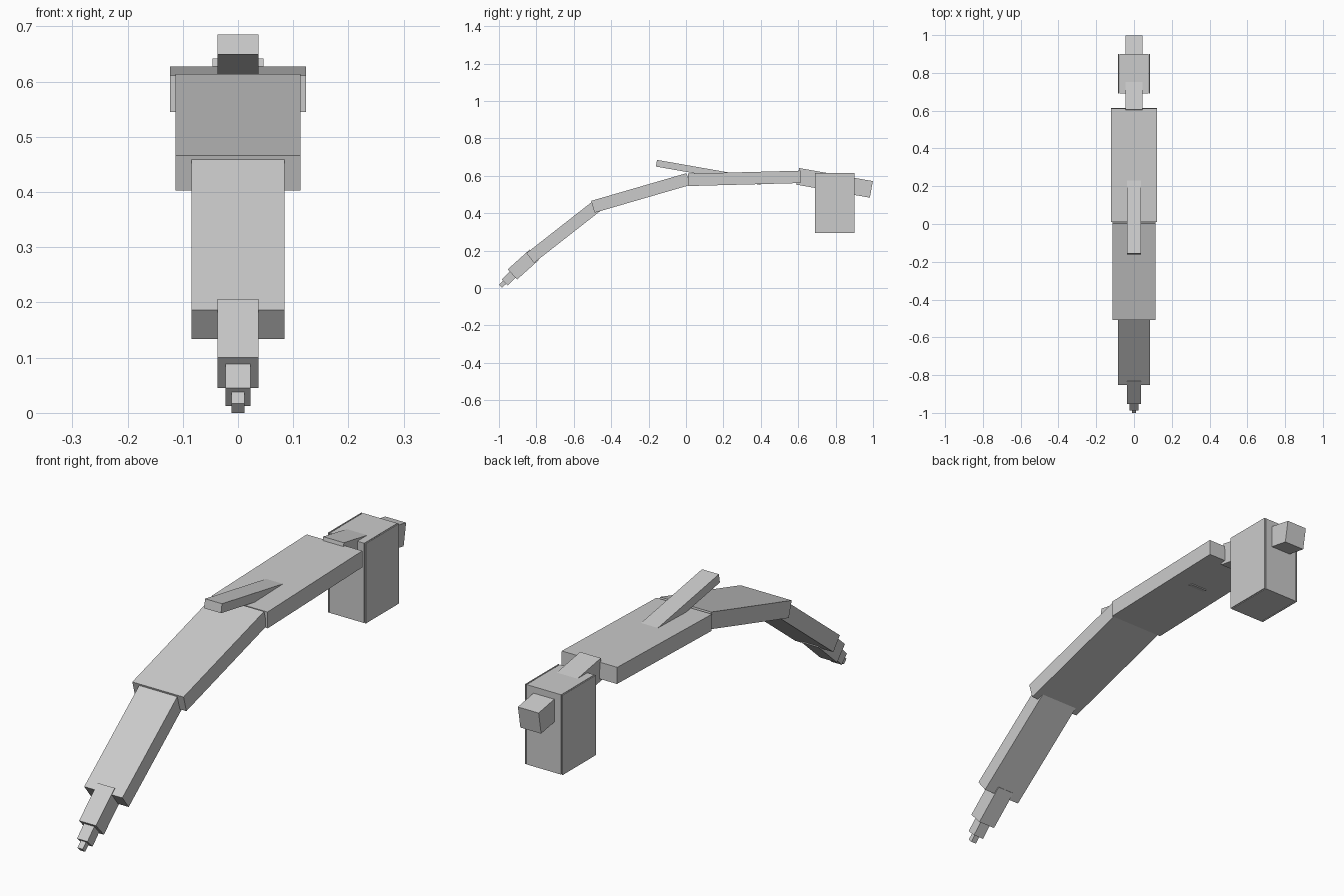
import bpy, math
from mathutils import Vector

if "Cube" in bpy.data.objects:
    bpy.data.objects.remove(bpy.data.objects["Cube"])

grey = bpy.data.materials.new("light_grey")
grey.diffuse_color = (0.6, 0.6, 0.6, 1)
grey.use_nodes = True
grey.node_tree.nodes["Principled BSDF"].inputs["Base Color"].default_value = grey.diffuse_color


def box(name, center, size, tilt=0.0):
    """Cuboid tilted about the x axis."""
    bpy.ops.mesh.primitive_cube_add(size=1, location=center)
    ob = bpy.context.object
    ob.name = name
    ob.scale = size
    ob.rotation_euler.x = tilt
    bpy.ops.object.transform_apply(location=False, rotation=True, scale=True)
    ob.data.materials.append(grey)
    return ob


def beam(name, start, end, width, thick):
    """Bar between two (y, z) points on the centre line."""
    a, b = Vector(start), Vector(end)
    d, m = b - a, (a + b) / 2
    box(name, (0, m.x, m.y), (width, d.length, thick), math.atan2(d.y, d.x))


# Curved chain of segments, wide root to narrow tip
beam("root_segment", (0.012, 0.578), (0.612, 0.594), 0.246, 0.066)
beam("middle_segment", (-0.498, 0.434), (0.012, 0.582), 0.227, 0.066)
beam("lower_segment", (-0.833, 0.160), (-0.47, 0.444), 0.169, 0.066)
beam("nozzle_base", (-0.928, 0.0725), (-0.81, 0.1785), 0.075, 0.074)
beam("nozzle_middle", (-0.970, 0.029), (-0.920, 0.079), 0.046, 0.046)
beam("nozzle_tip", (-0.992, 0.0085), (-0.965, 0.0345), 0.023, 0.023)

# Rod leaning out of the root, and bar through the rear box
beam("raised_rod", (-0.158, 0.667), (0.40, 0.569), 0.075, 0.036)
beam("rear_bar", (0.597, 0.597), (0.991, 0.527), 0.092, 0.09)

# Rear box of thin panels with narrow gaps beside the side panels
y0, y1, z0, z1, t = 0.69, 0.90, 0.295, 0.615, 0.005
ym, zm, inner = (y0 + y1) / 2, (z0 + z1) / 2, 0.153
for side, s in (("right", 1), ("left", -1)):
    box(side + "_panel", (s * 0.0815, ym, zm), (0.004, y1 - y0, z1 - z0))
box("front_panel", (0, y0 + t / 2, zm), (inner, t, z1 - z0))
box("back_panel", (0, y1 - t / 2, zm), (inner, t, z1 - z0))
box("top_panel", (0, ym, z1 - t / 2), (inner, y1 - y0 - 2 * t, t))
box("bottom_panel", (0, ym, z0 + t / 2), (inner, y1 - y0 - 2 * t, t))
